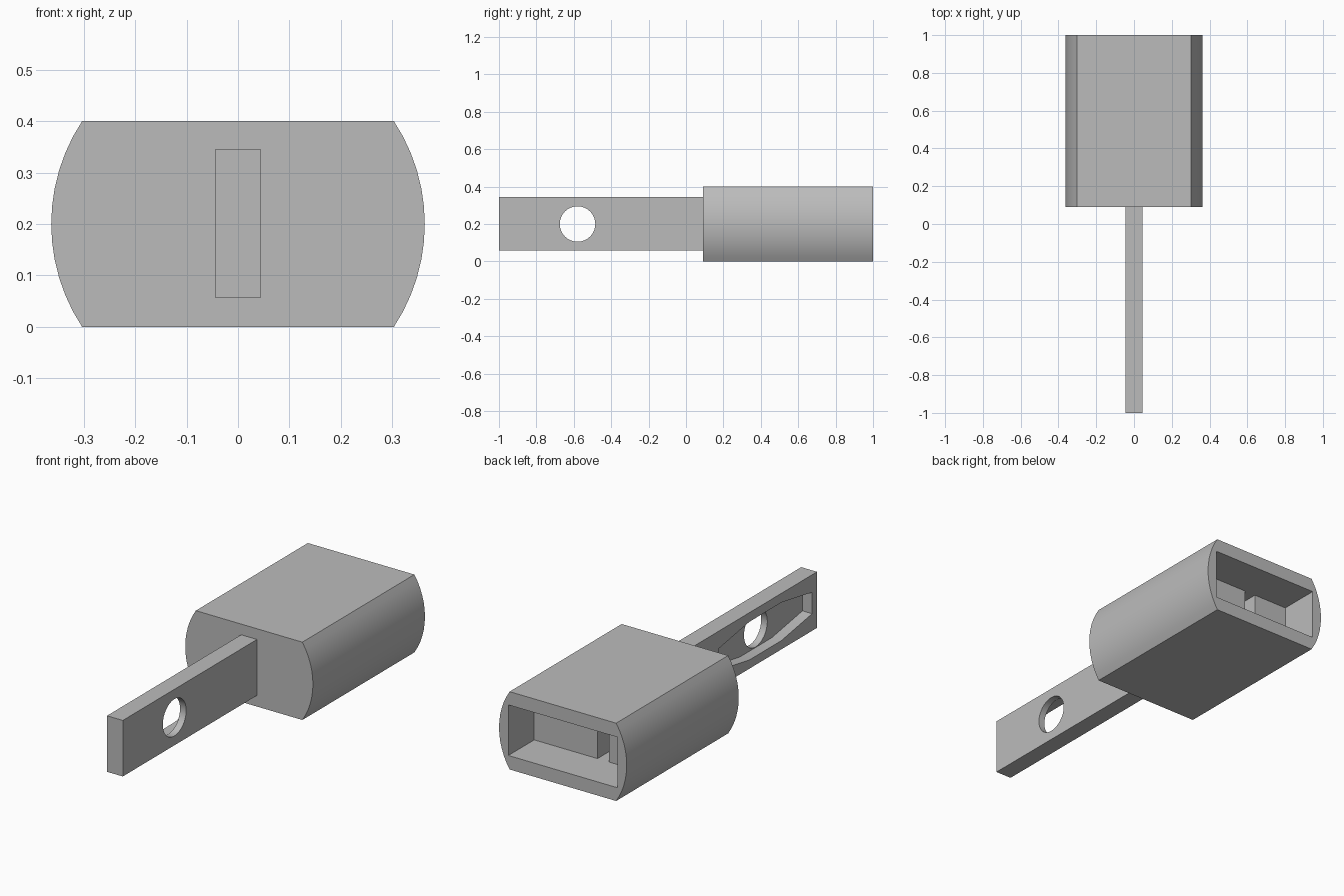
import bpy, bmesh, math
from mathutils import Vector

cube = bpy.data.objects.get("Cube")
if cube:
    bpy.data.objects.remove(cube, do_unlink=True)

grey = bpy.data.materials.new("plain_grey")
grey.use_nodes = True
COLOUR = (0.5, 0.5, 0.5, 1)
grey.diffuse_color = COLOUR
grey.node_tree.nodes["Principled BSDF"].inputs["Base Color"].default_value = COLOUR

MID = 0.2  # height of the centre line


def prism(name, points, along):
    """Closed prism: a polygon of 3D points extruded along a vector."""
    bm = bmesh.new()
    face = bm.faces.new([bm.verts.new(p) for p in points])
    ext = bmesh.ops.extrude_face_region(bm, geom=[face])
    moved = [v for v in ext["geom"] if isinstance(v, bmesh.types.BMVert)]
    bmesh.ops.translate(bm, verts=moved, vec=Vector(along))
    bmesh.ops.recalc_face_normals(bm, faces=bm.faces)
    mesh = bpy.data.meshes.new(name)
    bm.to_mesh(mesh)
    bm.free()
    mesh.materials.append(grey)
    obj = bpy.data.objects.new(name, mesh)
    bpy.context.collection.objects.link(obj)
    return obj


def box(name, x0, x1, y0, y1, z0, z1):
    pts = [(x0, y0, z0), (x1, y0, z0), (x1, y0, z1), (x0, y0, z1)]
    return prism(name, pts, (0, y1 - y0, 0))


def activate(obj):
    bpy.ops.object.select_all(action='DESELECT')
    obj.select_set(True)
    bpy.context.view_layer.objects.active = obj


def cut(obj, cutter):
    activate(obj)
    mod = obj.modifiers.new("cut", 'BOOLEAN')
    mod.operation, mod.solver, mod.object = 'DIFFERENCE', 'EXACT', cutter
    bpy.ops.object.modifier_apply(modifier=mod.name)
    bpy.data.objects.remove(cutter, do_unlink=True)


# Body: a cylinder flattened on top and bottom
R, SEGS = 0.363, 12
half = math.asin(MID / R)
arc = [-half + 2 * half * i / SEGS for i in range(SEGS + 1)]
profile = [(s * R * math.cos(a), 0.09, MID + s * R * math.sin(a))
           for s in (1, -1) for a in arc]
body = prism("body", profile, (0, 0.91, 0))

# Socket in the back, with a narrow deeper slot
cut(body, box("socket_cutter", -0.31, 0.31, 0.79, 1.1, 0.07, 0.33))
cut(body, box("slot_cutter", -0.115, -0.05, 0.3, 0.85, 0.07, 0.33))

# Blade: a flat bar running forward from the body
blade = box("blade", -0.045, 0.045, -1, 0.12, 0.057, 0.345)

# Lens-shaped recess on one side of the blade
HOLE_Y = -0.58
upper = [(-0.38, 0.055), (-0.13, 0.098), (0.13, 0.098), (0.38, 0.055)]
outline = upper + [(y, -z) for y, z in reversed(upper)]
cut(blade, prism("recess_cutter",
                 [(-0.1, HOLE_Y + y, MID + z) for y, z in outline],
                 (0.11, 0, 0)))

# Round hole through the blade
ring = [2 * math.pi * i / 32 for i in range(32)]
cut(blade, prism("hole_cutter",
                 [(-0.1, HOLE_Y + 0.095 * math.cos(a), MID + 0.095 * math.sin(a))
                  for a in ring], (0.2, 0, 0)))

for part in (body, blade):
    activate(part)
    bpy.ops.object.shade_smooth_by_angle(angle=math.radians(25))
